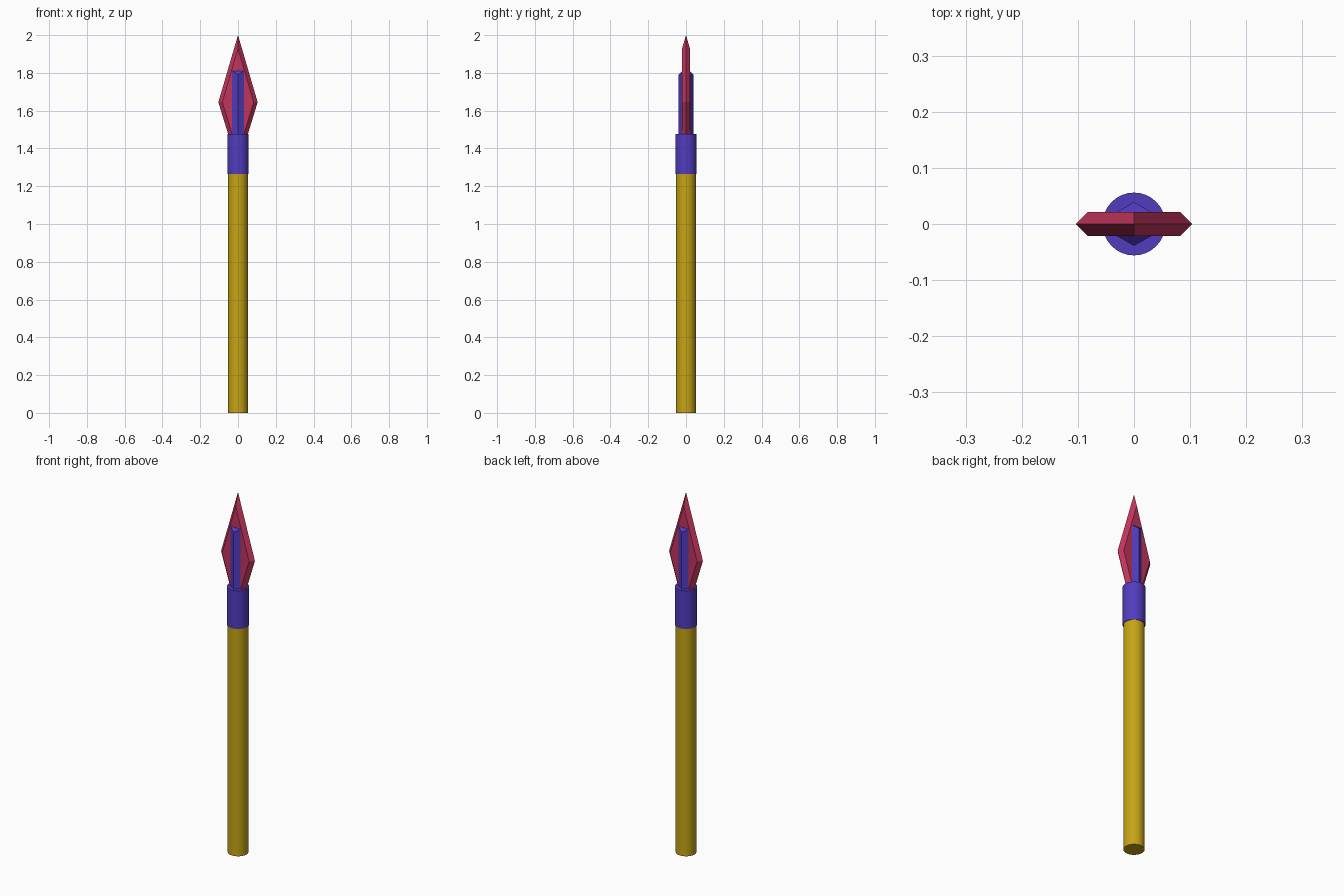
import bpy, bmesh, math

if "Cube" in bpy.data.objects:
    bpy.data.objects.remove(bpy.data.objects["Cube"])


def material(name, rgb):
    m = bpy.data.materials.new(name)
    m.diffuse_color = (*rgb, 1)
    m.use_nodes = True
    m.node_tree.nodes["Principled BSDF"].inputs["Base Color"].default_value = m.diffuse_color
    return m


yellow = material("ochre_yellow", (0.56, 0.37, 0.008))
violet = material("violet", (0.085, 0.045, 0.52))
crimson = material("crimson", (0.53, 0.035, 0.11))


def finish(bm, name, mat):
    bmesh.ops.recalc_face_normals(bm, faces=bm.faces)
    me = bpy.data.meshes.new(name)
    bm.to_mesh(me)
    bm.free()
    ob = bpy.data.objects.new(name, me)
    bpy.context.collection.objects.link(ob)
    me.materials.append(mat)
    return ob


def cylinder(name, radius, z0, z1, mat):
    bpy.ops.mesh.primitive_cylinder_add(vertices=32, radius=radius, depth=z1 - z0,
                                        location=(0, 0, (z0 + z1) / 2))
    ob = bpy.context.object
    ob.name = name
    ob.data.materials.append(mat)
    bpy.ops.object.shade_smooth_by_angle(angle=math.radians(35))
    return ob


# Round shaft and the collar that holds the head
cylinder("shaft", 0.0525, 0, 1.27, yellow)
cylinder("collar", 0.056, 1.265, 1.477, violet)

# Blade: flat kite on both sides, bevelled out to a sharp edge at y = 0
outer = [(0, 2.0), (0.104, 1.645), (0, 1.305), (-0.104, 1.645)]
inner = [(0, 1.928), (0.083, 1.645), (0, 1.375), (-0.083, 1.645)]
bm = bmesh.new()
rim = [bm.verts.new((x, 0, z)) for x, z in outer]
for side in (-0.0212, 0.0212):
    flat = [bm.verts.new((x, side, z)) for x, z in inner]
    bm.faces.new(flat)
    for i in range(4):
        j = (i + 1) % 4
        bm.faces.new((rim[i], rim[j], flat[j], flat[i]))
finish(bm, "blade", crimson)

# Six-sided spine through the blade, its top sloping down to front and back
bm = bmesh.new()
section = [(0.034, 0.0195), (0, 0.039), (-0.034, 0.0195),
           (-0.034, -0.0195), (0, -0.039), (0.034, -0.0195)]
low = [bm.verts.new((x, y, 1.42)) for x, y in section]
top = [bm.verts.new((x, y, 1.812 if x else 1.79)) for x, y in section]
bm.faces.new(low)
for i in range(6):
    j = (i + 1) % 6
    bm.faces.new((low[i], low[j], top[j], top[i]))
bm.faces.new(top[0:3])
bm.faces.new(top[3:6])
bm.faces.new((top[0], top[2], top[3], top[5]))
finish(bm, "spine", violet)
